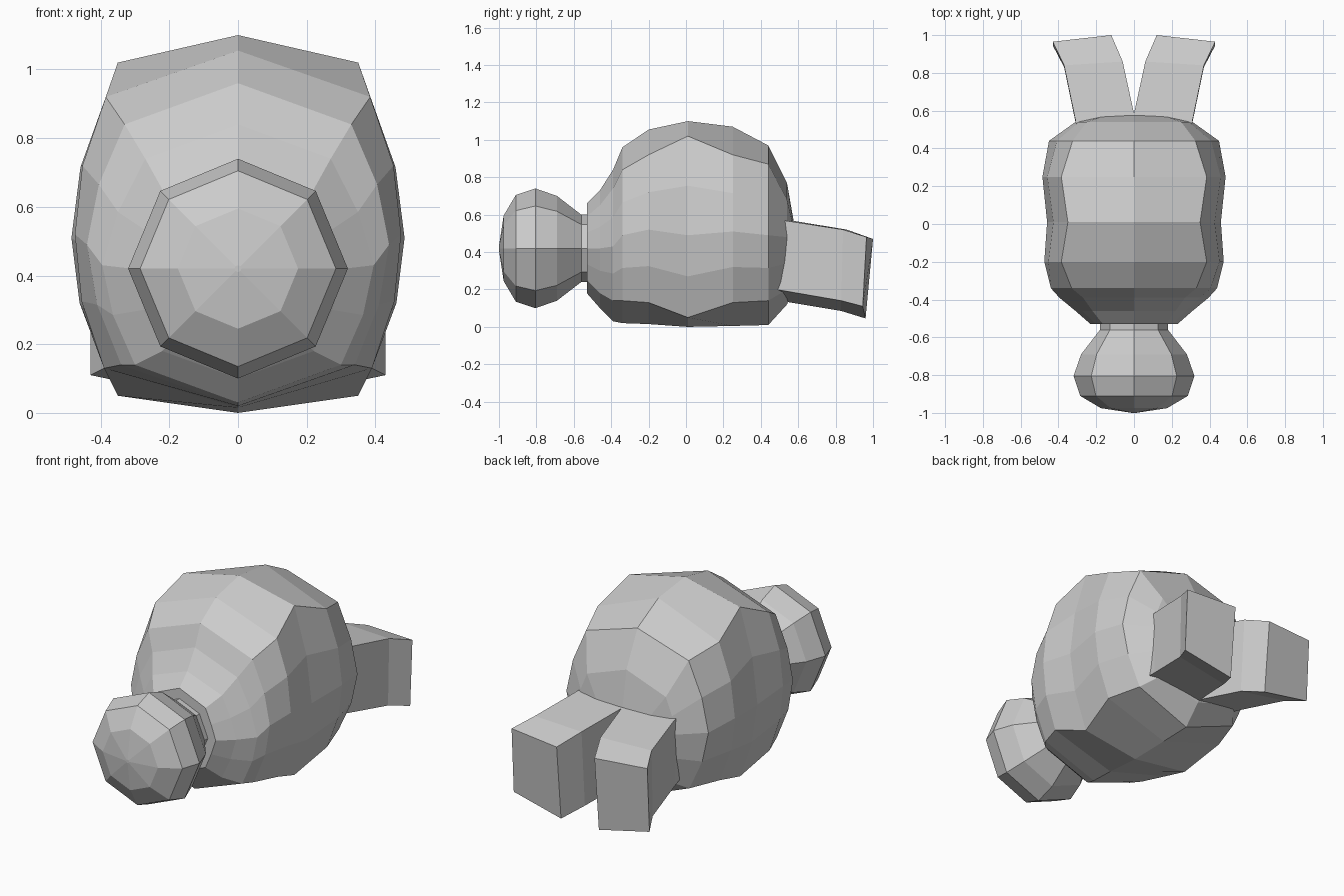
import bpy
import bmesh
from math import sin, cos, pi


def loft(name, rings):
    """Skin a list of equal-length closed rings and cap both ends."""
    bm = bmesh.new()
    vs = [[bm.verts.new(p) for p in ring] for ring in rings]
    n = len(vs[0])
    for a, b in zip(vs, vs[1:]):
        for i in range(n):
            j = (i + 1) % n
            bm.faces.new((a[i], a[j], b[j], b[i]))
    bm.faces.new(vs[0])
    bm.faces.new(vs[-1])
    bmesh.ops.recalc_face_normals(bm, faces=bm.faces)
    me = bpy.data.meshes.new(name)
    bm.to_mesh(me)
    bm.free()
    ob = bpy.data.objects.new(name, me)
    bpy.context.collection.objects.link(ob)
    return ob


# Head: eight-sided rounded knob narrowing into the neck
def octagon(y, r, z=0.42):
    return [(r * sin(i * pi / 4), y, z + r * cos(i * pi / 4)) for i in range(8)]


head_profile = [(-1.0, 0.01), (-0.975, 0.175), (-0.91, 0.285), (-0.805, 0.32),
                (-0.69, 0.28), (-0.56, 0.18), (-0.50, 0.18)]
loft("head", [octagon(y, r) for y, r in head_profile])


# Body: faceted barrel, each row gives one mirrored cross-section
def body_ring(y, top, xu, zu, xs, zs, xl, zl, bottom):
    bulge = 0.08 * xs - 0.015
    half = [(xu, zu), ((xu + xs) / 2 + bulge, (zu + zs) / 2), (xs, zs),
            ((xl + xs) / 2 + bulge, (zl + zs) / 2), (xl, zl)]
    return ([(0, y, top)] + [(x, y, z) for x, z in half] + [(0, y, bottom)]
            + [(-x, y, z) for x, z in reversed(half)])


# y, top z, upper corner x z, side x z, lower corner x z, bottom z
sections = [
    (-0.53, 0.66, 0.165, 0.59, 0.23, 0.42, 0.165, 0.25, 0.18),
    (-0.46, 0.73, 0.22, 0.65, 0.31, 0.42, 0.22, 0.18, 0.10),
    (-0.39, 0.84, 0.27, 0.74, 0.395, 0.43, 0.30, 0.14, 0.03),
    (-0.34, 0.96, 0.33, 0.84, 0.44, 0.49, 0.34, 0.14, 0.02),
    (-0.20, 1.055, 0.385, 0.92, 0.475, 0.52, 0.39, 0.13, 0.015),
    (0.01, 1.10, 0.35, 1.02, 0.46, 0.49, 0.35, 0.05, 0.0),
    (0.25, 1.07, 0.385, 0.92, 0.485, 0.51, 0.39, 0.13, 0.005),
    (0.44, 0.97, 0.325, 0.87, 0.45, 0.49, 0.33, 0.14, 0.01),
    (0.54, 0.77, 0.25, 0.68, 0.31, 0.48, 0.25, 0.20, 0.12),
    (0.575, 0.57, 0.15, 0.53, 0.20, 0.42, 0.15, 0.26, 0.20),
]
loft("body", [body_ring(*s) for s in sections])

# Legs: splayed, slightly bent square blocks, mirrored across x
# each ring: inner top, outer top, outer bottom, inner bottom
leg = [
    [(0.0, 0.50, 0.575), (0.30, 0.48, 0.575), (0.30, 0.48, 0.20), (0.0, 0.50, 0.14)],
    [(0.0, 0.585, 0.565), (0.31, 0.55, 0.565), (0.31, 0.54, 0.19), (0.0, 0.56, 0.13)],
    [(0.06, 0.86, 0.52), (0.37, 0.84, 0.52), (0.37, 0.83, 0.14), (0.06, 0.83, 0.085)],
    [(0.12, 1.0, 0.47), (0.43, 0.965, 0.48), (0.43, 0.945, 0.11), (0.12, 0.96, 0.045)],
]
for name, side in (("left_leg", 1), ("right_leg", -1)):
    loft(name, [[(side * x, y, z) for x, y, z in ring] for ring in leg])
